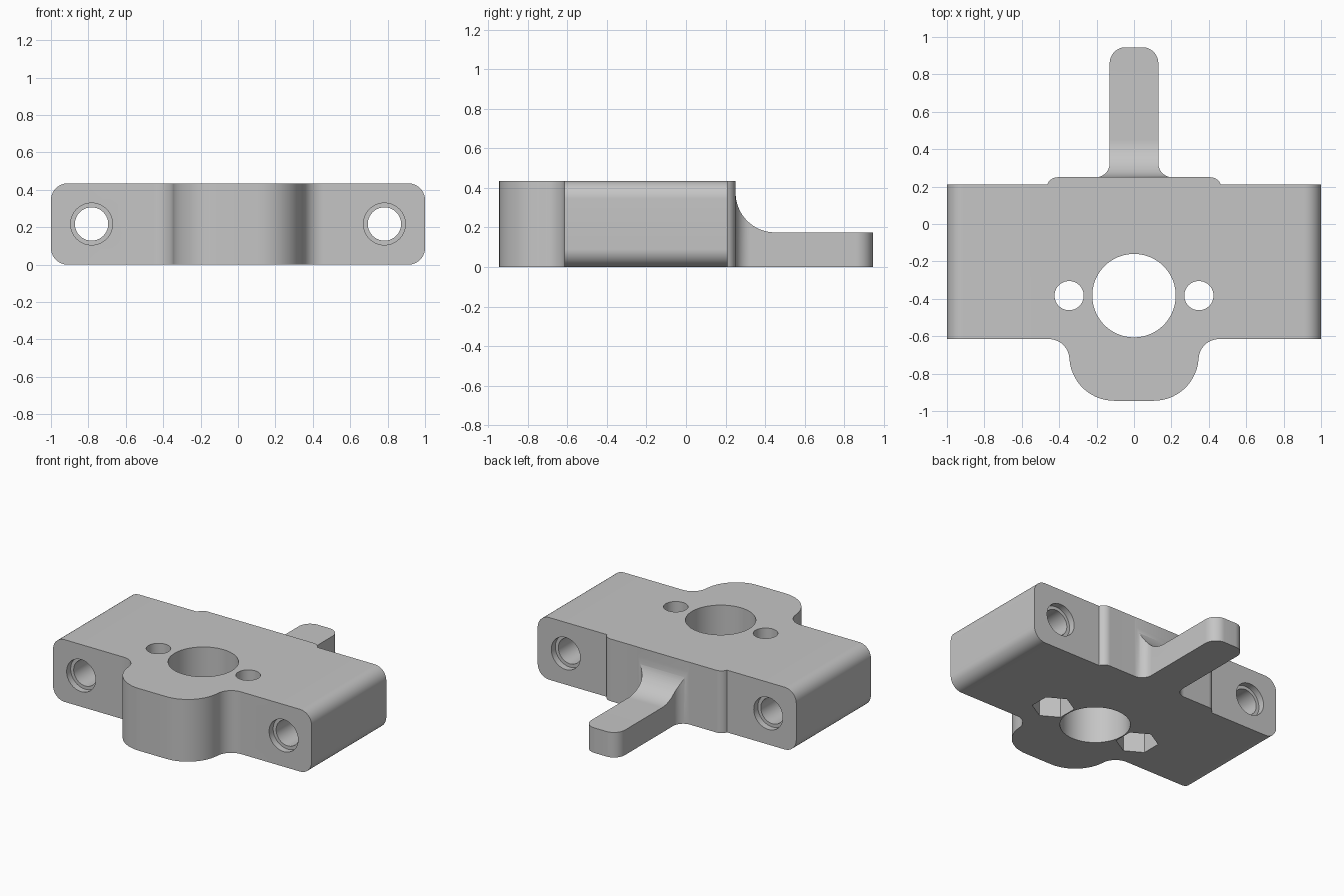
import bpy, bmesh, math
from mathutils import Vector

if "Cube" in bpy.data.objects:
    bpy.data.objects.remove(bpy.data.objects["Cube"])

H = 0.435  # overall height

grey = bpy.data.materials.new("light grey")
grey.diffuse_color = (0.56, 0.56, 0.56, 1)
grey.use_nodes = True
grey.node_tree.nodes["Principled BSDF"].inputs["Base Color"].default_value = grey.diffuse_color


def rounded(points, steps=14):
    """Polygon from (a, b) or (a, b, radius) corners, with the corners filleted."""
    out = []
    n = len(points)
    for i, p in enumerate(points):
        c = Vector(p[:2])
        if len(p) < 3:
            out.append(c)
            continue
        u = (Vector(points[i - 1][:2]) - c).normalized()
        v = (Vector(points[(i + 1) % n][:2]) - c).normalized()
        half = u.angle(v) / 2
        centre = c + (u + v).normalized() * p[2] / math.sin(half)
        t = p[2] / math.tan(half)
        start, end = c + u * t - centre, c + v * t - centre
        sweep = start.angle(end)
        for k in range(steps + 1):
            f = k / steps
            out.append(centre + (start * math.sin((1 - f) * sweep)
                                 + end * math.sin(f * sweep)) / math.sin(sweep))
    return out


def circle(a, b, r, n=64, turn=0.0):
    return [Vector((a + r * math.cos(turn + math.tau * k / n),
                    b + r * math.sin(turn + math.tau * k / n))) for k in range(n)]


def prism(name, outline, axis, lo, hi):
    """Extrude a 2D outline along x, y or z."""
    place = {"x": lambda p, t: (t, p.x, p.y),
             "y": lambda p, t: (p.x, t, p.y),
             "z": lambda p, t: (p.x, p.y, t)}[axis]
    bm = bmesh.new()
    rings = [[bm.verts.new(place(p, t)) for p in outline] for t in (lo, hi)]
    bm.faces.new(rings[0])
    bm.faces.new(rings[1])
    n = len(outline)
    for i in range(n):
        j = (i + 1) % n
        bm.faces.new((rings[0][i], rings[0][j], rings[1][j], rings[1][i]))
    bmesh.ops.recalc_face_normals(bm, faces=bm.faces)
    mesh = bpy.data.meshes.new(name)
    bm.to_mesh(mesh)
    bm.free()
    mesh.materials.append(grey)
    obj = bpy.data.objects.new(name, mesh)
    bpy.context.collection.objects.link(obj)
    return obj


def combine(target, tool, operation):
    mod = target.modifiers.new("bool", "BOOLEAN")
    mod.operation, mod.solver, mod.object = operation, "EXACT", tool
    bpy.context.view_layer.objects.active = target
    bpy.ops.object.modifier_apply(modifier=mod.name)
    bpy.data.objects.remove(tool)


# Plan outline: front boss, wide body, rear pad and tail (right half, mirrored)
half = [(0.325, -0.945, 0.24), (0.355, -0.615, 0.11), (1.1, -0.615), (1.1, 0.21),
        (0.465, 0.21), (0.445, 0.25, 0.06), (0.13, 0.25, 0.075), (0.13, 0.945, 0.085)]
plan = half + [(-p[0],) + p[1:] for p in reversed(half)]
bracket = prism("mounting_bracket", rounded(plan), "z", -0.5, 1)

# Front silhouette with rounded long edges
front = [(-1, 0, 0.09), (1, 0, 0.09), (1, H, 0.09), (-1, H, 0.09)]
combine(bracket, prism("front_trim", rounded(front), "y", -2, 2), "INTERSECT")

# Side silhouette that lowers the tail with a large fillet
side = [(-2, -1), (2, -1), (2, 0.175), (0.251, 0.175, 0.2), (0.251, 2), (-2, 2)]
combine(bracket, prism("side_trim", rounded(side, 24), "x", -2, 2), "INTERSECT")

# Large centre hole
combine(bracket, prism("centre_hole", circle(0, -0.383, 0.223, 96), "z", -1, 1), "DIFFERENCE")

for s in (-1, 1):
    # Small vertical holes with hexagonal nut pockets underneath
    combine(bracket, prism("small_hole", circle(s * 0.347, -0.383, 0.078), "z", -1, 1), "DIFFERENCE")
    combine(bracket, prism("nut_pocket", circle(s * 0.347, -0.383, 0.135, 6, math.pi / 6),
                           "z", -1, 0.17), "DIFFERENCE")
    # Lengthwise holes with a counterbore at both ends
    combine(bracket, prism("long_hole", circle(s * 0.783, H / 2, 0.089), "y", -2, 2), "DIFFERENCE")
    for lo, hi in ((-2, -0.57), (0.165, 2)):
        combine(bracket, prism("counterbore", circle(s * 0.783, H / 2, 0.112), "y", lo, hi), "DIFFERENCE")

bpy.ops.object.select_all(action="DESELECT")
bracket.select_set(True)
bpy.context.view_layer.objects.active = bracket
bpy.ops.object.shade_smooth_by_angle(angle=math.radians(30))
